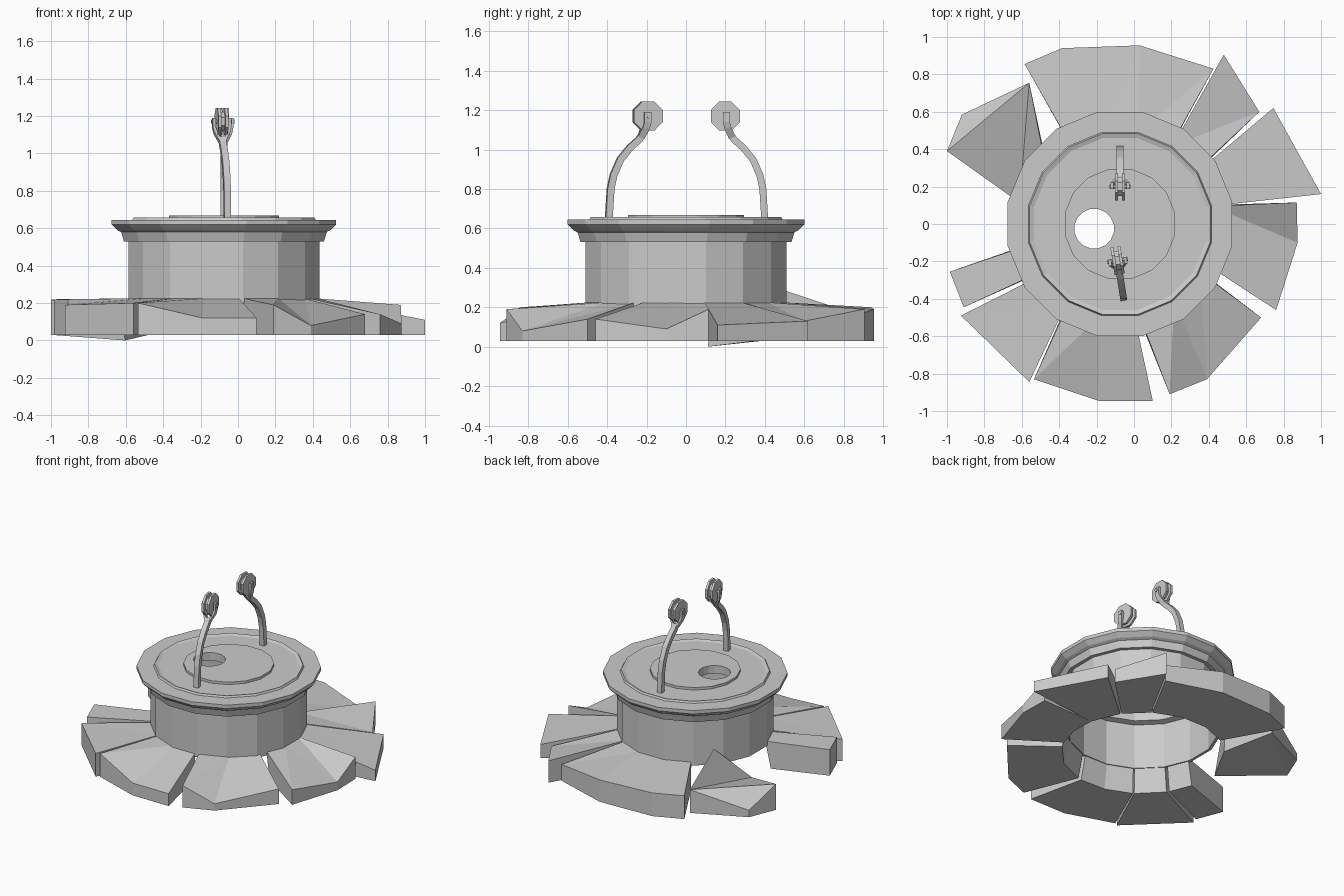
import bpy
import bmesh
from math import cos, sin, pi, radians
from mathutils import Vector, Matrix

cube = bpy.data.objects.get("Cube")
if cube:
    bpy.data.objects.remove(cube, do_unlink=True)

CX = -0.075      # axis of the round body
SIDES = 16
FLOOR = 0.03

stone = bpy.data.materials.new("stone_grey")
stone.use_nodes = True
stone.diffuse_color = (0.6, 0.6, 0.6, 1)
stone.node_tree.nodes["Principled BSDF"].inputs["Base Color"].default_value = (0.6, 0.6, 0.6, 1)


def finish(bm, name):
    bmesh.ops.recalc_face_normals(bm, faces=bm.faces)
    mesh = bpy.data.meshes.new(name)
    bm.to_mesh(mesh)
    bm.free()
    mesh.materials.append(stone)
    obj = bpy.data.objects.new(name, mesh)
    bpy.context.collection.objects.link(obj)
    return obj


def lathe(name, profile, sides=SIDES):
    """Closed ring of (radius, z, centre x, centre y) loops, radius measured to the flats."""
    bm = bmesh.new()
    loops = []
    for r, z, *c in profile:
        x0, y0 = c or (CX, 0)
        big = r / cos(pi / sides)
        angles = [2 * pi * (i + 0.5) / sides for i in range(sides)]
        loops.append([bm.verts.new((x0 + big * cos(a), y0 + big * sin(a), z)) for a in angles])
    for k, low in enumerate(loops):
        high = loops[(k + 1) % len(loops)]
        for i in range(sides):
            j = (i + 1) % sides
            bm.faces.new((low[i], low[j], high[j], high[i]))
    return finish(bm, name)


def polar(r, degrees, z):
    a = radians(degrees)
    return Vector((CX + r * cos(a), r * sin(a), z))


def slab(name, start, end, outer, inner_z=None, inner_r=0.5, drop=0):
    """Wedge stone from the body wall out to the given top corners."""
    bm = bmesh.new()
    n = len(outer)
    columns = []
    for i, p in enumerate(outer):
        a = start + (end - start) * i / (n - 1)
        z = inner_z[i] if inner_z else 0.225
        base = FLOOR - (drop if i == 0 else 0)
        pts = (p, (p[0], p[1], FLOOR), polar(0.54, a, base), polar(inner_r, a, z))
        columns.append([bm.verts.new(q) for q in pts])
    for a, b in zip(columns, columns[1:]):
        for k in (0, 1):
            bm.faces.new((a[k], b[k], b[k + 1], a[k + 1]))
        bm.faces.new((a[2], b[2], b[3], a[3]))
        bm.faces.new((b[0], b[3], a[3]))
        bm.faces.new((a[0], b[0], a[3]))
    bm.faces.new(columns[0])
    bm.faces.new(columns[-1])
    return finish(bm, name)


# Hollow round body with stepped rim and a raised bead on top
lathe("well_body", [
    (0.49, 0.20), (0.51, 0.20), (0.51, 0.53), (0.535, 0.53), (0.55, 0.58), (0.57, 0.59),
    (0.60, 0.62), (0.60, 0.645), (0.49, 0.645), (0.483, 0.658), (0.46, 0.65),
    (0.28, 0.65), (0.28, 0.61), (0.45, 0.61), (0.45, 0.54), (0.49, 0.53)])

# Round cover with an off-centre hole
hole = (-0.213, -0.025)
lathe("cover", [(0.295, 0.61), (0.295, 0.668), (0.105, 0.668, *hole), (0.105, 0.61, *hole)])

# Ring of broken base stones
stones = [
    (11, -25, [(0.87, 0.115, 0.19), (0.875, -0.10, 0.09), (0.76, -0.46, 0.14)]),
    (-31, -78, [(0.68, -0.50, 0.14), (0.39, -0.83, 0.08), (0.19, -0.91, 0.19)]),
    (-81, -123, [(0.10, -0.945, 0.12), (-0.19, -0.945, 0.12), (-0.535, -0.83, 0.2)]),
    (-124, -147, [(-0.56, -0.845, 0.2), (-0.925, -0.49, 0.19)]),
    (-149, -167, [(-0.91, -0.445, 0.22), (-0.985, -0.255, 0.22)]),
    (122, 57, [(-0.585, 0.855, 0.2), (-0.385, 0.94, 0.2), (0.03, 0.955, 0.19),
               (0.425, 0.83, 0.15)]),
    (56, 35, [(0.48, 0.905, 0.19), (0.67, 0.60, 0.13)]),
    (34, 11, [(0.745, 0.62, 0.13), (1.0, 0.16, 0.11)]),
]
for i, (start, end, outer) in enumerate(stones):
    slab(f"base_stone_{i + 1}", start, end, outer)

# Tipped stone, with its ridge outside and one inner corner raised
ridge = [(-1.0, 0.39, 0.22), (-0.56, 0.755, 0.2)]
slab("tipped_stone", 168, 138, ridge, inner_z=(0.06, 0.33), inner_r=0.55, drop=FLOOR)
bm = bmesh.new()
for x, y, z in ridge + [(-0.92, 0.585, 0.08)]:
    bm.verts.new((x, y, z))
    bm.verts.new((x, y, FLOOR))
bmesh.ops.convex_hull(bm, input=bm.verts)
finish(bm, "tipped_stone_outer_edge")


def ribbon(bm, path, width, thick):
    """Square bar along a path, its width kept along x."""
    pts = [Vector(p) for p in path]
    rings = []
    for i, p in enumerate(pts):
        t = pts[min(i + 1, len(pts) - 1)] - pts[max(i - 1, 0)]
        side = Vector((0, -t.z, t.y)).normalized() * thick / 2
        wide = Vector((width / 2, 0, 0))
        corners = (p + wide + side, p - wide + side, p - wide - side, p + wide - side)
        rings.append([bm.verts.new(q) for q in corners])
    for a, b in zip(rings, rings[1:]):
        for k in range(4):
            m = (k + 1) % 4
            bm.faces.new((a[k], a[m], b[m], b[k]))
    bm.faces.new(rings[0])
    bm.faces.new(rings[-1])


def disc(bm, x, radius, depth, z):
    place = Matrix.Translation((x, 0, z)) @ Matrix.Rotation(pi / 2, 4, 'Y') @ Matrix.Rotation(pi / 8, 4, 'Z')
    bmesh.ops.create_cone(bm, cap_ends=True, segments=8, radius1=radius, radius2=radius,
                          depth=depth, matrix=place)


def pulley(label, place):
    # Bent arm ending in a two-pronged fork
    bm = bmesh.new()
    ribbon(bm, [(0, 0.2, 0.64), (0, 0.19, 0.8), (0, 0.175, 0.87), (0, 0.14, 0.95),
                (0, 0.09, 1.01), (0, 0.045, 1.05), (0, 0.025, 1.08)], 0.036, 0.035)
    for s in (-1, 1):
        ribbon(bm, [(s * 0.01, 0.035, 1.06), (s * 0.035, 0.012, 1.11),
                    (s * 0.042, 0.005, 1.14), (s * 0.042, 0.005, 1.19)], 0.016, 0.035)
    bm.transform(place)
    finish(bm, label + "_arm")
    # Grooved wheel: two plates on a smaller core, with an axle
    bm = bmesh.new()
    for s in (-1, 1):
        disc(bm, s * 0.019, 0.08, 0.016, 1.17)
    disc(bm, 0, 0.055, 0.03, 1.17)
    disc(bm, 0, 0.012, 0.11, 1.17)
    bm.transform(place)
    finish(bm, label + "_wheel")


pulley("back_pulley", Matrix.Translation((CX, 0.2, 0)))
pulley("front_pulley", Matrix.Translation((-0.088, -0.195, 0)) @ Matrix.Rotation(pi + radians(9), 4, 'Z'))
